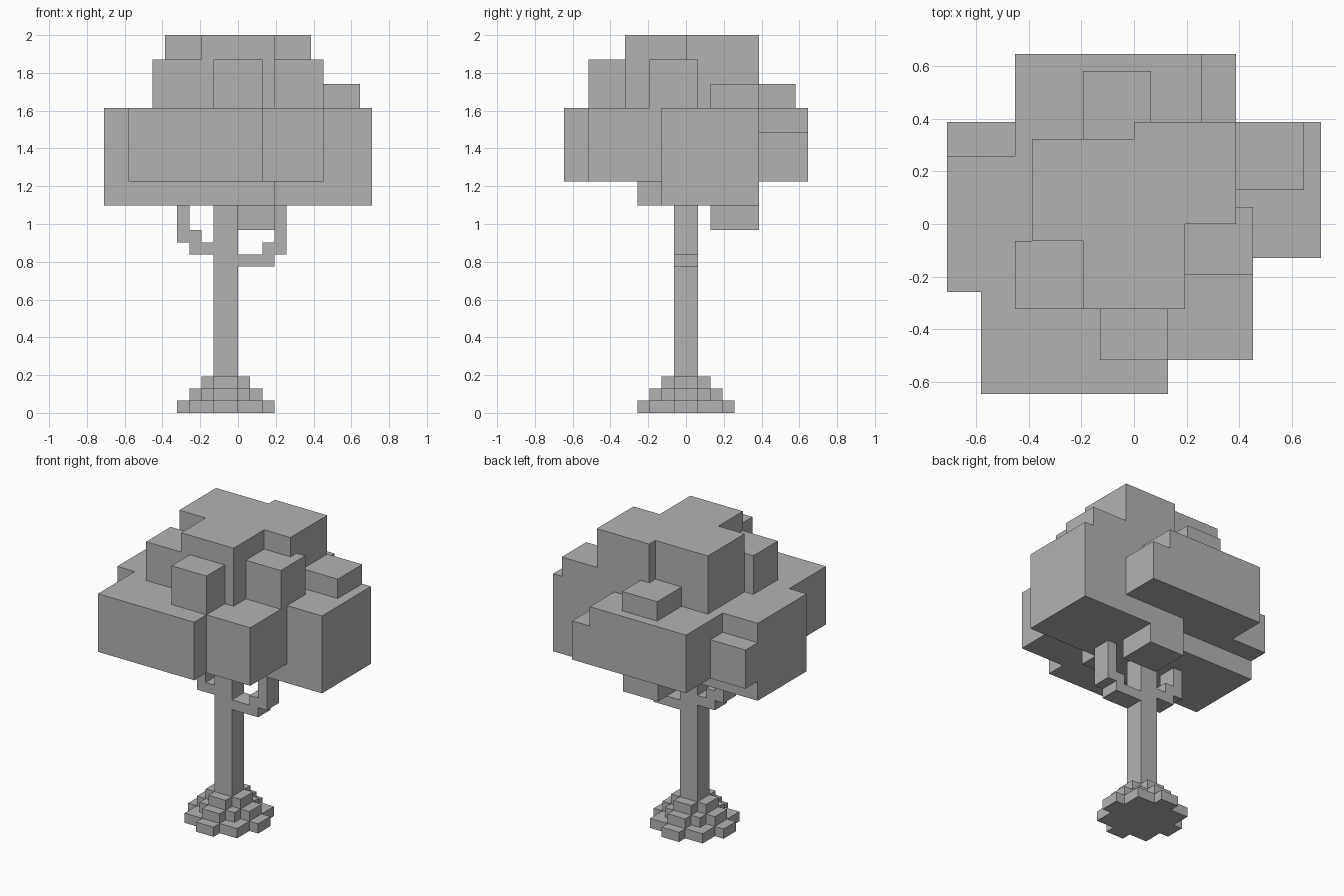
import bpy
import bmesh
from itertools import product
from mathutils import Vector

UNIT = 2 / 31  # edge of one block cell

cube = bpy.data.objects.get("Cube")
if cube:
    bpy.data.objects.remove(cube, do_unlink=True)

grey = bpy.data.materials.new("plain grey")
grey.use_nodes = True
colour = (0.45, 0.45, 0.45, 1)
grey.diffuse_color = colour
grey.node_tree.nodes["Principled BSDF"].inputs["Base Color"].default_value = colour


def cells_of(boxes):
    """Cells filled by boxes given as (x range, y range, z range)."""
    return {c for box in boxes for c in product(*(range(*r) for r in box))}


def build(name, boxes):
    """Merge boxes into one outer shell with large flat faces."""
    cells = cells_of(boxes)
    bm = bmesh.new()
    verts = {}

    def vert(p):
        key = tuple(round(v) for v in p)
        if key not in verts:
            verts[key] = bm.verts.new(Vector(key) * UNIT)
        return verts[key]

    for cell in cells:
        for axis, side in product(range(3), (-1, 1)):
            step = Vector((0, 0, 0))
            step[axis] = side
            low = Vector(cell)
            if tuple(int(v) for v in low + step) in cells:
                continue
            u, v = Vector((0, 0, 0)), Vector((0, 0, 0))
            u[(axis + 1) % 3] = v[(axis + 2) % 3] = 1
            start = low + step if side > 0 else low
            ring = [start, start + u, start + u + v, start + v]
            bm.faces.new([vert(p) for p in (ring if side > 0 else ring[::-1])])
    bmesh.ops.dissolve_limit(bm, angle_limit=0.01, verts=bm.verts[:],
                             edges=bm.edges[:], delimit={'NORMAL'})
    mesh = bpy.data.meshes.new(name)
    bm.to_mesh(mesh)
    bm.free()
    mesh.materials.append(grey)
    obj = bpy.data.objects.new(name, mesh)
    bpy.context.collection.objects.link(obj)
    return obj


# Stepped root mound: each layer is a union of centred rectangles
layers = [[(4, 1), (3, 3), (1, 4)],
          [(3, 1), (2, 2), (1, 3)],
          [(2, 1), (1, 2)]]
build("root_mound", [((-1 - hx, -1 + hx), (-hy, hy), (z, z + 1))
                     for z, layer in enumerate(layers) for hx, hy in layer])

# Trunk with two stepped branches
DEEP = (-1, 1)
build("trunk_and_branches", [
    ((-2, 0), DEEP, (0, 17)),
    ((-3, -2), DEEP, (13, 14)),
    ((-4, -3), DEEP, (13, 15)),
    ((-5, -4), DEEP, (14, 17)),
    ((0, 3), DEEP, (12, 13)),
    ((2, 4), DEEP, (13, 14)),
    ((3, 4), DEEP, (14, 17)),
])

LOW, MID, UP, TOP = (17, 25), (19, 25), (25, 29), (25, 31)
build("leaf_canopy", [
    # Broad lower masses
    ((-11, 3), (-4, 4), LOW),
    ((3, 11), (-2, 6), LOW),
    ((-9, 2), (-10, -4), MID),
    ((-2, 7), (-8, -2), MID),
    ((-7, 4), (4, 10), MID),
    ((4, 6), (6, 10), (19, 23)),
    ((-11, -7), (4, 6), (19, 23)),
    ((-1, 3), (2, 6), (15, 19)),
    # Small clumps standing on them
    ((-2, 2), (-8, -5), UP),
    ((3, 7), (-3, 1), UP),
    ((-7, -3), (-5, -1), UP),
    ((6, 10), (2, 6), (25, 27)),
    ((-3, 1), (5, 9), (25, 27)),
    # Crown
    ((-3, 3), (-5, 5), TOP),
    ((-6, 0), (-1, 5), TOP),
    ((0, 6), (0, 6), TOP),
])
